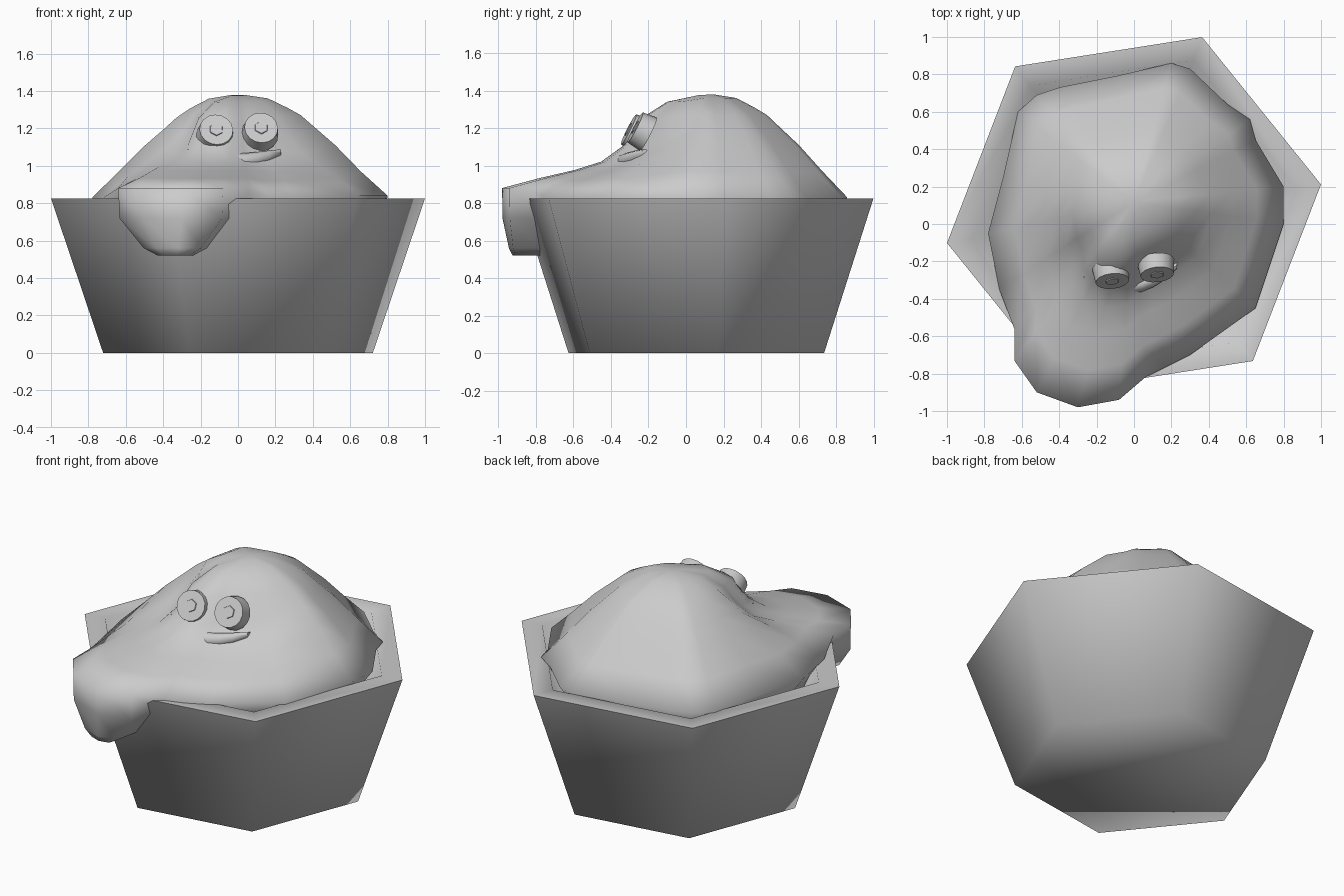
import bpy, bmesh
from math import radians, cos, sin, pi
from mathutils import Vector

cube = bpy.data.objects.get("Cube")
if cube:
    bpy.data.objects.remove(cube, do_unlink=True)

grey = bpy.data.materials.new("plain_grey")
grey.use_nodes = True
grey.diffuse_color = (0.6, 0.6, 0.6, 1)
grey.node_tree.nodes["Principled BSDF"].inputs["Base Color"].default_value = grey.diffuse_color


def finish(bm, name, sharp=None):
    """Turn a bmesh into a named, smooth shaded grey object."""
    bmesh.ops.recalc_face_normals(bm, faces=bm.faces[:])
    mesh = bpy.data.meshes.new(name)
    bm.to_mesh(mesh)
    bm.free()
    mesh.materials.append(grey)
    obj = bpy.data.objects.new(name, mesh)
    bpy.context.collection.objects.link(obj)
    bpy.ops.object.select_all(action="DESELECT")
    obj.select_set(True)
    bpy.context.view_layer.objects.active = obj
    if sharp:
        bpy.ops.object.shade_smooth_by_angle(angle=radians(sharp))
    else:
        bpy.ops.object.shade_smooth()
    return obj


def loft(rings, name, sharp=None):
    """Join rings of points with quads and cap both ends."""
    bm = bmesh.new()
    loops = [[bm.verts.new(p) for p in ring] for ring in rings]
    for a, b in zip(loops, loops[1:]):
        for i in range(len(a)):
            j = (i + 1) % len(a)
            bm.faces.new((a[i], a[j], b[j], b[i]))
    bm.faces.new(loops[0])
    bm.faces.new(loops[-1])
    return finish(bm, name, sharp)


# Six-sided tapered tub with a flat rim and a hollow inside
def hexagon(radius, z):
    turn = radians(8.9)
    return [(radius * cos(turn + k * pi / 3), 0.055 + radius * sin(turn + k * pi / 3), z)
            for k in range(6)]


loft([hexagon(0.62, 0.1), hexagon(0.88, 0.825), hexagon(1.012, 0.825), hexagon(0.73, 0)],
     "tub", 75)

# Soft body: outer edge as x, y, edge height
PEAK = Vector((0, 0.12, 1.38))
EDGE = [(0.8, 0.2), (0.65, 0.45), (0.62, 0.56), (0.5, 0.64), (0.3, 0.83), (0.2, 0.86),
        (-0.1, 0.79), (-0.4, 0.73), (-0.52, 0.69), (-0.62, 0.6), (-0.7, 0.25),
        (-0.78, -0.05), (-0.72, -0.35)]
SPILL = [(-0.64, -0.56, 0.88), (-0.64, -0.73, 0.88), (-0.52, -0.9, 0.88),
         (-0.3, -0.98, 0.88), (-0.08, -0.94, 0.88), (0.06, -0.82, 0.86)]
FRONT = [(0.16, -0.77), (0.3, -0.7), (0.65, -0.45), (0.8, 0)]
edge = ([Vector((x, y, 0.83)) for x, y in EDGE] + [Vector(p) for p in SPILL]
        + [Vector((x, y, 0.84)) for x, y in FRONT])
spilled = range(len(EDGE), len(EDGE) + len(SPILL))

# Fraction of the way out, height behind, height in front
PROFILE = [(0.05, 1.378, 1.375), (0.2, 1.36, 1.34), (0.33, 1.31, 1.25), (0.42, 1.27, 1.1),
           (0.52, 1.2, 1.02), (0.65, 1.11, 0.97), (0.82, 0.97, 0.92)]
rings = []
for f, back, front in PROFILE:
    ring = []
    for i, e in enumerate(edge):
        p = PEAK.lerp(e, f)
        facing = (PEAK - e).xy.normalized().y
        w = min(1, max(0, facing * 1.5 - 0.25))
        p.z = back + (front - back) * w
        if i in spilled:
            p.z += 0.04 * max(0, f - 0.5)
        ring.append(p)
    rings.append(ring)
rings.append(edge)

# Skirt tucks into the tub, the spill hangs over the rim
TIP = Vector((-0.34, -0.9, 0.52))
for spread, z, tuck in [(0.98, 0.72, 0.9), (0.55, 0.56, 0.8), (0.3, 0.52, 0.75)]:
    ring = []
    for i, e in enumerate(edge):
        if i in spilled:
            p = TIP.lerp(e, spread)
            if i in (spilled[0], spilled[-1]):
                p = TIP.lerp(e, spread * 0.8) + Vector((0, 0.1, 0))
        else:
            p = PEAK.lerp(e, tuck)
        p.z = z
        ring.append(p)
    rings.append(ring)
body = loft(rings, "soft_body")


# Face: round eyes with six-sided pupils on a tilted plane
def disc(name, centre, radius, depth, sides, normal):
    bm = bmesh.new()
    bmesh.ops.create_cone(bm, cap_ends=True, segments=sides, radius1=radius,
                          radius2=radius * 0.9, depth=depth)
    turn = Vector(normal).to_track_quat("Z", "Y").to_matrix().to_4x4()
    bmesh.ops.transform(bm, matrix=turn, verts=bm.verts[:])
    bmesh.ops.translate(bm, vec=centre, verts=bm.verts[:])
    return finish(bm, name, 40)


normal = Vector((0.1, -0.88, 0.45)).normalized()
for side, x, y, z in [("right", -0.12, -0.27, 1.175), ("left", 0.12, -0.235, 1.185)]:
    centre = Vector((x, y, z))
    disc(side + "_eye", centre, 0.1, 0.08, 16, normal)
    disc(side + "_pupil", centre + normal * 0.041, 0.04, 0.008, 6, normal)

# Wide curved lower lip
path = []
for k in range(9):
    t = k / 4 - 1
    path.append(Vector((t * 0.25 - 0.02, -0.33 + 0.08 * t * t + 0.03 * t, 1.02 + 0.05 * t * t)))
rings = []
for k, p in enumerate(path):
    r = 0.045 * (1 - 0.6 * abs(k / 4 - 1) ** 3)
    rings.append([p + Vector((0, r * cos(a * pi / 4), r * sin(a * pi / 4))) for a in range(8)])
loft(rings, "lower_lip", 50)
